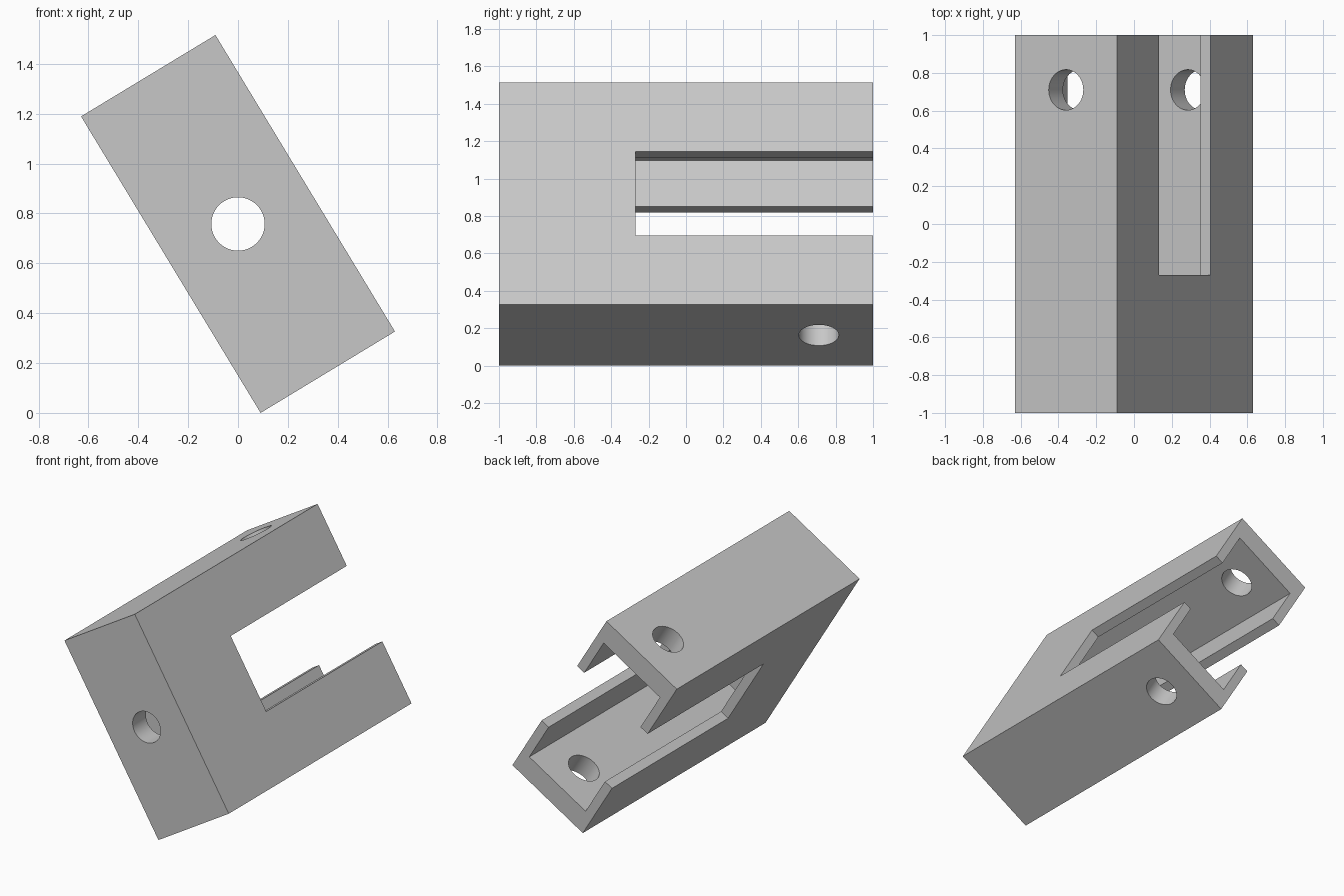
import bpy
import math
from mathutils import Matrix, Vector

cube = bpy.data.objects.get("Cube")
if cube:
    bpy.data.objects.remove(cube, do_unlink=True)

# Main dimensions
HALF_W, HALF_H = 0.315, 0.695      # outer half width and height
SIDE, SHELL = 0.063, 0.145         # thin side walls, thick outer walls
SLOT, SLOT_END = 0.263, -0.27      # slot half height and its closed end
HOLE = 0.107
TILT = math.radians(-31.2)
OVER = 1.2                         # cutters reach past the open end

grey = bpy.data.materials.new("light_grey")
grey.use_nodes = True
colour = (0.57, 0.57, 0.57, 1)
grey.diffuse_color = colour
grey.node_tree.nodes["Principled BSDF"].inputs["Base Color"].default_value = colour


def box(name, low, high):
    low, high = Vector(low), Vector(high)
    bpy.ops.mesh.primitive_cube_add(size=1)
    obj = bpy.context.object
    obj.name = name
    obj.data.transform(Matrix.Translation((low + high) / 2) @ Matrix.Diagonal((*(high - low), 1)))
    return obj


def drill(name, centre, depth, turn=0):
    bpy.ops.mesh.primitive_cylinder_add(vertices=64, radius=HOLE, depth=depth)
    obj = bpy.context.object
    obj.name = name
    obj.data.transform(Matrix.Translation(centre) @ Matrix.Rotation(turn, 4, "X"))
    return obj


def cut(target, cutter):
    cutter.hide_render = True
    mod = target.modifiers.new(cutter.name, "BOOLEAN")
    mod.operation = "DIFFERENCE"
    mod.solver = "EXACT"
    mod.object = cutter
    bpy.context.view_layer.objects.active = target
    bpy.ops.object.modifier_apply(modifier=mod.name)
    bpy.data.objects.remove(cutter, do_unlink=True)


# Solid block
bracket = box("bracket", (-HALF_W, -1, -HALF_H), (HALF_W, 1, HALF_H))

# Inner channel, open at the back
inner_w, inner_h = HALF_W - SIDE, HALF_H - SHELL
cut(bracket, box("channel_cutter", (-inner_w, SHELL - 1, -inner_h), (inner_w, OVER, inner_h)))

# Slot across the side walls, leaving two jaws
cut(bracket, box("slot_cutter", (-1, SLOT_END, -SLOT), (1, OVER, SLOT)))

# Round holes through both jaws and the front wall
cut(bracket, drill("jaw_drill", (0, 0.71, 0), 2))
cut(bracket, drill("front_drill", (0, -1, 0), 0.6, math.pi / 2))

# Lean the part and stand it on the ground
bracket.data.transform(Matrix.Rotation(TILT, 4, "Y"))
lowest = min(v.co.z for v in bracket.data.vertices)
bracket.data.transform(Matrix.Translation((0, 0, -lowest)))

bracket.data.materials.clear()
bracket.data.materials.append(grey)
bpy.ops.object.select_all(action="DESELECT")
bracket.select_set(True)
bpy.context.view_layer.objects.active = bracket
bpy.ops.object.shade_smooth_by_angle(angle=math.radians(30))
